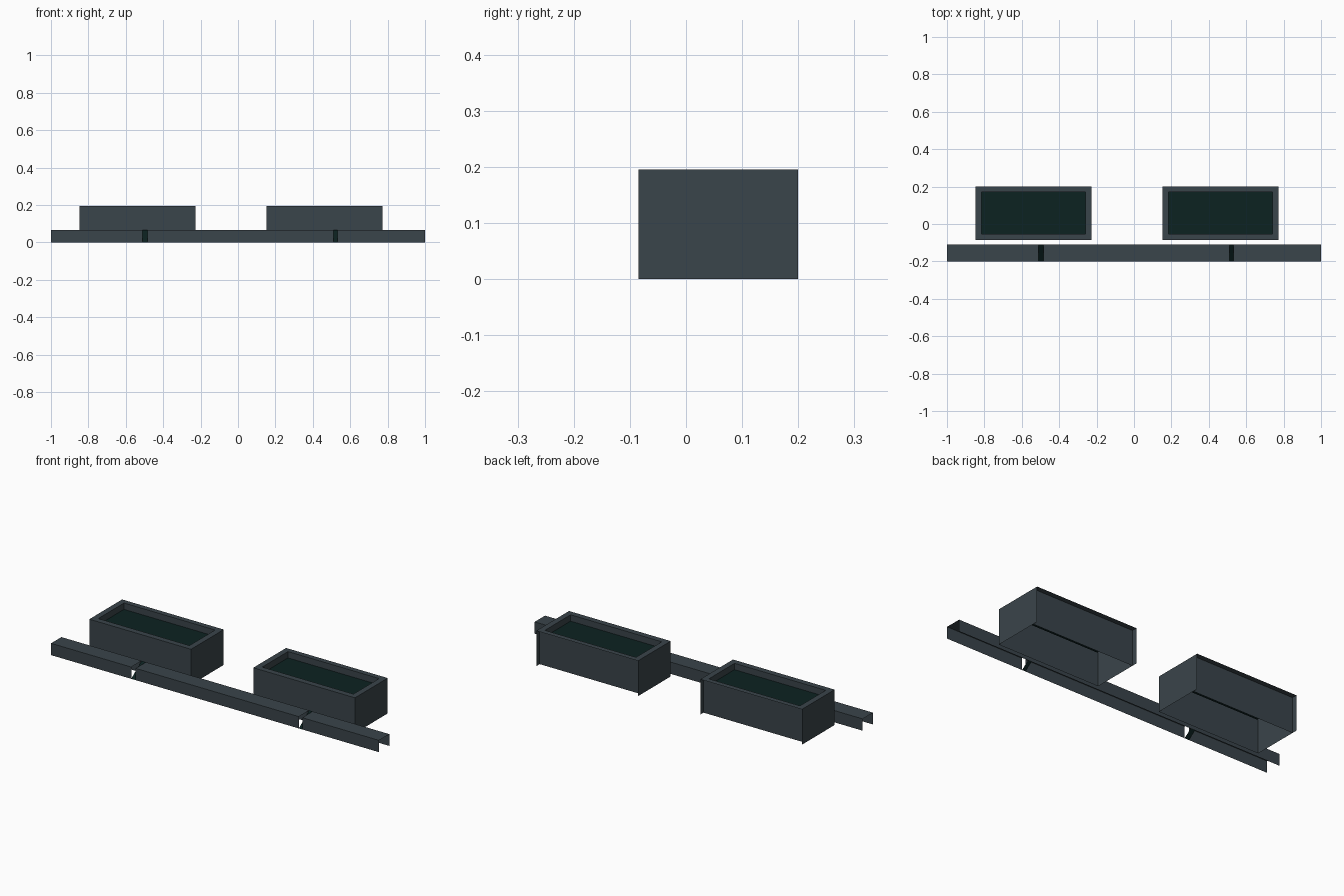
import bpy, bmesh
from mathutils import Vector

if "Cube" in bpy.data.objects:
    bpy.data.objects.remove(bpy.data.objects["Cube"])


def material(name, rgb):
    m = bpy.data.materials.new(name)
    m.diffuse_color = (*rgb, 1)
    m.use_nodes = True
    m.node_tree.nodes["Principled BSDF"].inputs["Base Color"].default_value = m.diffuse_color
    return m


slate = material("slate grey", (0.042, 0.058, 0.069))
dark = material("dark green black", (0.0037, 0.016, 0.0155))


def panel(bm, axis, at, a, b, facing):
    """Flat rectangle across one axis; a and b are ranges on the other two axes."""
    others = [i for i in range(3) if i != axis]
    pts = []
    for u, v in ((a[0], b[0]), (a[1], b[0]), (a[1], b[1]), (a[0], b[1])):
        p = [0, 0, 0]
        p[axis], p[others[0]], p[others[1]] = at, u, v
        pts.append(bm.verts.new(p))
    f = bm.faces.new(pts)
    f.normal_update()
    if f.normal[axis] * facing < 0:
        f.normal_flip()


def finish(bm, name, mat):
    bmesh.ops.remove_doubles(bm, verts=bm.verts, dist=0.0001)
    me = bpy.data.meshes.new(name)
    bm.to_mesh(me)
    bm.free()
    me.materials.append(mat)
    ob = bpy.data.objects.new(name, me)
    bpy.context.collection.objects.link(ob)


# Kerb: hollow channel, open below and at the ends, cut by two joints
KF, KB, KH = -0.2, -0.11, 0.065
joints = [(-0.511, -0.484), (0.511, 0.532)]
edges = [-1.0] + [e for j in joints for e in j] + [1.0]
bm = bmesh.new()
for i in range(0, len(edges), 2):
    span = (edges[i], edges[i + 1])
    panel(bm, 1, KF, span, (0, KH), -1)
    panel(bm, 2, KH, span, (KF, KB), 1)
    panel(bm, 1, KB, span, (0, KH), 1)
for j in joints:
    panel(bm, 1, KB, j, (0, KH), 1)
finish(bm, "kerb", slate)

# Dark sunken joint fillers
for j in joints:
    bm = bmesh.new()
    pts = [(j[0], KF, 0), (j[1], KF, 0), (j[1], KB, KH), (j[0], KB, KH)]
    bm.faces.new([bm.verts.new(Vector(p)) for p in pts])
    finish(bm, "kerb_joint", dark)

# Planters: rim, walls with a recessed back panel, and a soil bed
F, B, H, RIM, SOIL = -0.085, 0.2, 0.195, 0.032, 0.16
for x0 in (-0.847, 0.153):
    x1 = x0 + 0.62
    ix, iy = (x0 + RIM, x1 - RIM), (F + RIM, B - RIM + 0.003)
    bm = bmesh.new()
    # outer walls
    panel(bm, 1, F, (x0, x1), (0, H), -1)
    panel(bm, 0, x0, (F, B), (0, H), -1)
    panel(bm, 0, x1, (F, B), (0, H), 1)
    panel(bm, 1, iy[1], (x0, x1), (0, H), 1)
    # rim
    panel(bm, 2, H, (x0, x1), (F, iy[0]), 1)
    panel(bm, 2, H, (x0, x1), (iy[1], B), 1)
    panel(bm, 2, H, (x0, ix[0]), iy, 1)
    panel(bm, 2, H, (ix[1], x1), iy, 1)
    # inner lip down to the soil
    panel(bm, 1, iy[0], ix, (SOIL, H), 1)
    panel(bm, 0, ix[0], iy, (SOIL, H), 1)
    panel(bm, 0, ix[1], iy, (SOIL, H), -1)
    finish(bm, "planter_box", slate)

    bm = bmesh.new()
    panel(bm, 2, SOIL, ix, iy, 1)
    finish(bm, "planter_soil", dark)
